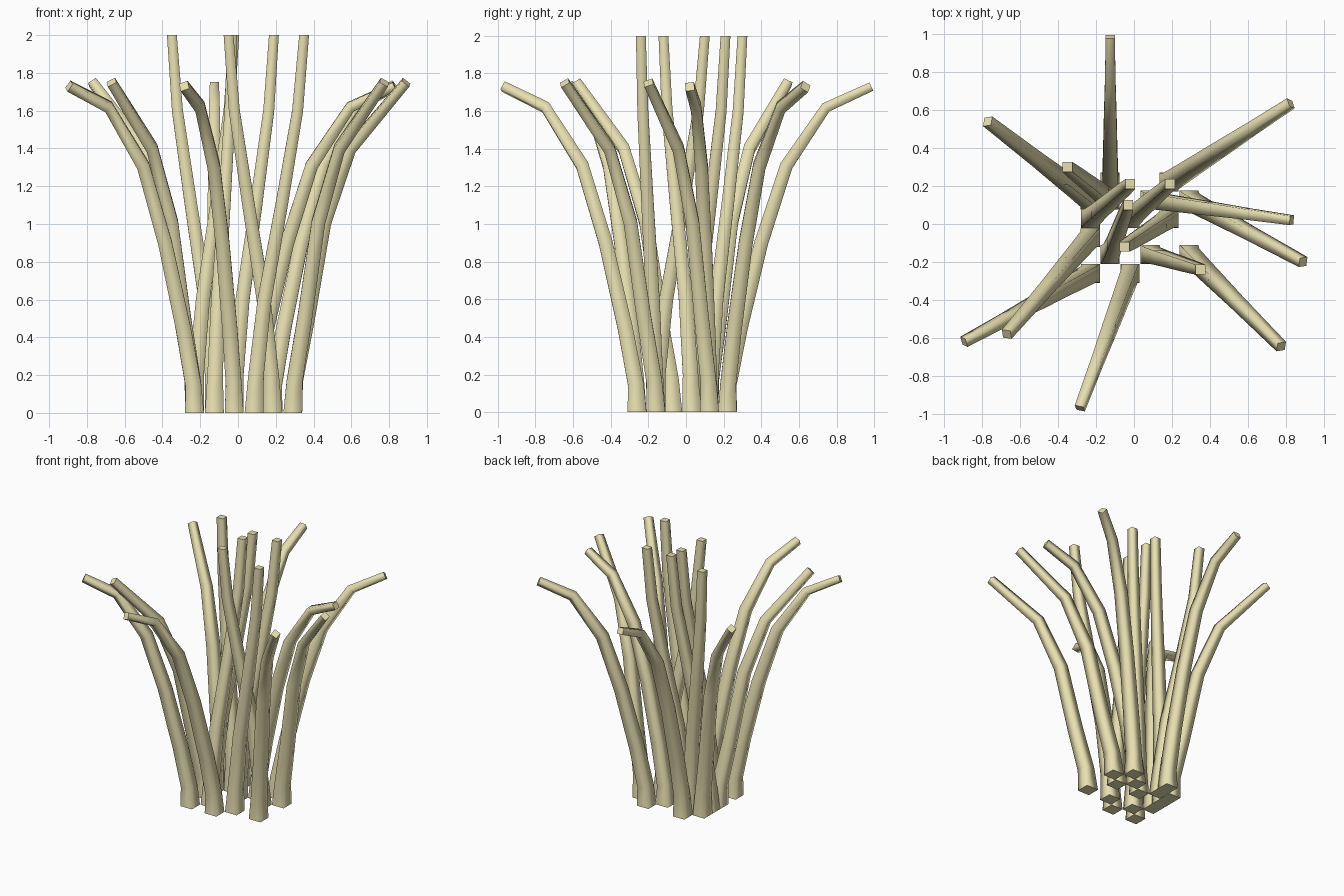
import bpy, bmesh
from mathutils import Vector

if "Cube" in bpy.data.objects:
    bpy.data.objects.remove(bpy.data.objects["Cube"])

mat = bpy.data.materials.new("straw")
mat.diffuse_color = (0.80, 0.74, 0.44, 1)
mat.use_nodes = True
mat.node_tree.nodes["Principled BSDF"].inputs["Base Color"].default_value = mat.diffuse_color

# Stalk profiles: (share of the lean, height, half width)
TALL = [(0, 0, .05), (.04, .2, .041), (.21, .6, .037), (.55, 1.1, .033), (.87, 1.6, .029), (1, 2, .026)]
BENT = [(0, 0, .05), (.02, .17, .042), (.13, .5, .039), (.28, 1.01, .036), (.51, 1.4, .031), (1, 1.75, .025)]
DROOP = [(0, 0, .05), (.01, .15, .042), (.09, .45, .040), (.235, .9, .037),
         (.41, 1.31, .034), (.685, 1.62, .028), (1, 1.73, .024)]

# Base centre and tip centre, seen from above
STALKS = [
    ("tall_stalk", TALL, [
        ((-.23, .03), (-.02, .21)), ((-.02, .03), (.19, .21)), ((-.125, -.16), (-.03, .10)),
        ((.185, .03), (-.05, -.12)), ((.085, -.16), (.35, -.24)), ((-.125, .125), (-.35, .30))]),
    ("bent_stalk", BENT, [
        ((.29, .125), (.89, -.20)), ((.29, -.16), (.775, -.645)),
        ((-.23, -.07), (-.67, -.58)), ((-.23, .125), (-.77, .54))]),
    ("drooping_stalk", DROOP, [
        ((-.125, .22), (-.125, .985)), ((.185, .22), (.825, .635)), ((.085, .125), (.83, .02)),
        ((-.02, -.26), (-.285, -.97)), ((-.23, -.26), (-.895, -.62))]),
]


def stalk(name, profile, base, tip):
    """Square tube swept along the leaning path, flat on the ground."""
    b, t = Vector(base), Vector(tip)
    path = [Vector((*b.lerp(t, f), z)) for f, z, _ in profile]
    up = Vector((0, 0, 1))
    bm = bmesh.new()
    rings = []
    for i, (p, (_, z, r)) in enumerate(zip(path, profile)):
        before = (p - path[max(i - 1, 0)]).normalized()
        after = (path[min(i + 1, len(path) - 1)] - p).normalized()
        level = i == 0 or z == 2
        q = up.rotation_difference(up if level else before + after)
        rings.append([bm.verts.new(p + q @ Vector((x * r, y * r, 0)))
                      for x, y in ((-1, -1), (1, -1), (1, 1), (-1, 1))])
    for lo, hi in zip(rings, rings[1:]):
        for k in range(4):
            n = (k + 1) % 4
            bm.faces.new((lo[k], lo[n], hi[n], hi[k])).smooth = True
    bm.faces.new(rings[0][::-1])
    bm.faces.new(rings[-1])
    # Keep the end caps crisp
    for e in bm.edges:
        if any(not f.smooth for f in e.link_faces):
            e.smooth = False
    me = bpy.data.meshes.new(name)
    bm.to_mesh(me)
    bm.free()
    me.materials.append(mat)
    bpy.context.collection.objects.link(bpy.data.objects.new(name, me))


for name, profile, pairs in STALKS:
    for i, (base, tip) in enumerate(pairs):
        stalk(f"{name}_{i + 1}", profile, base, tip)
